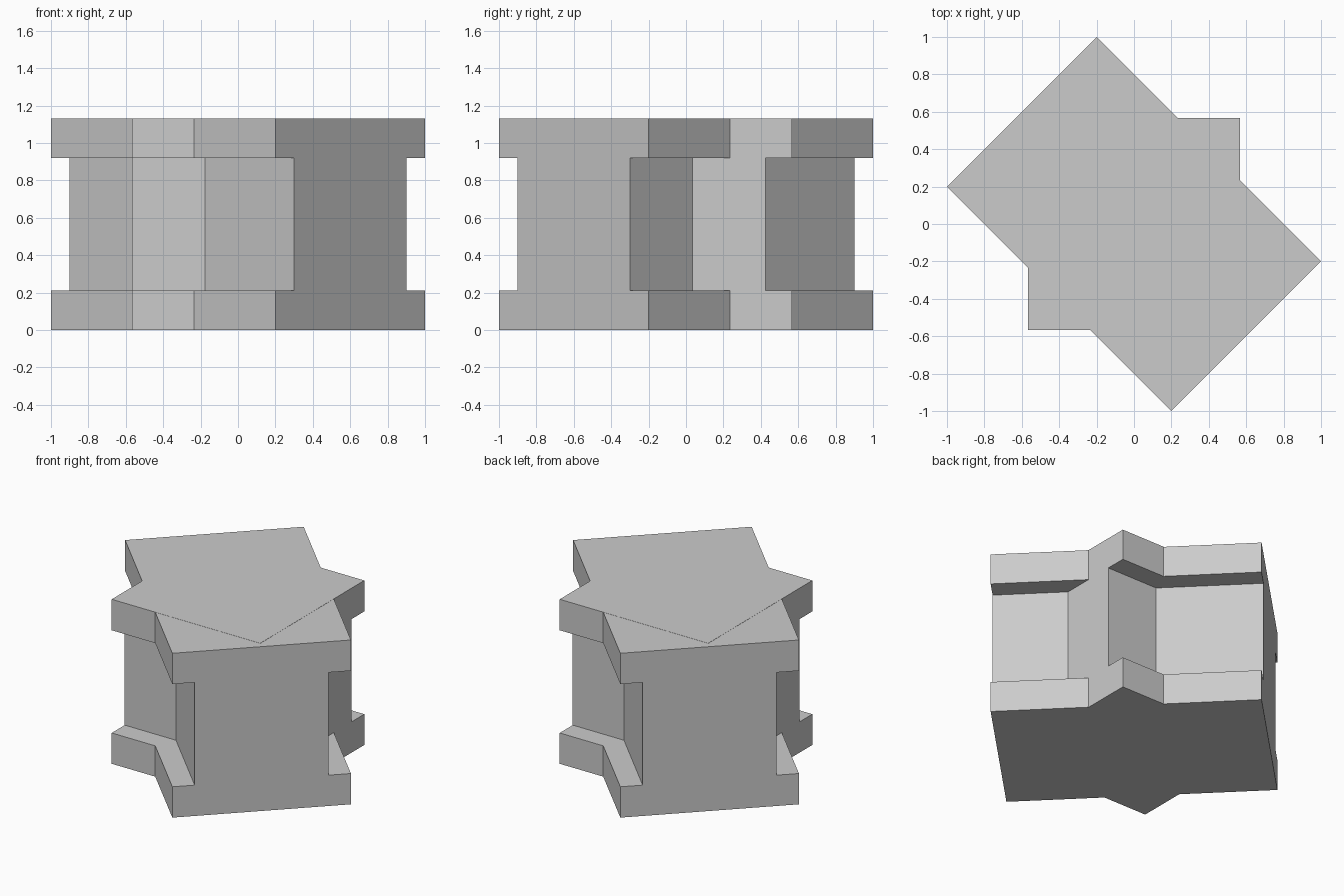
import bpy
import bmesh
import math

if "Cube" in bpy.data.objects:
    bpy.data.objects.remove(bpy.data.objects["Cube"], do_unlink=True)

SIZE = 0.8 * math.sqrt(2)      # beam width and height
FLANGE = SIZE * 3 / 16         # flange thickness
NOTCH = SIZE / 8               # depth of the side channels

grey = bpy.data.materials.new("plain_grey")
grey.use_nodes = True
grey.diffuse_color = (0.6, 0.6, 0.6, 1)
grey.node_tree.nodes["Principled BSDF"].inputs["Base Color"].default_value = (0.6, 0.6, 0.6, 1)


def i_beam(name, length, angle, lift=0.0):
    """Extrude an I-shaped section along local x, standing on the ground."""
    half, web = SIZE / 2, SIZE / 2 - NOTCH
    low, high, top = FLANGE, SIZE - FLANGE, SIZE + lift
    side = [(half, 0), (half, low), (web, low), (web, high), (half, high), (half, top)]
    section = side + [(-y, z) for y, z in reversed(side)]

    bm = bmesh.new()
    end = bm.faces.new([bm.verts.new((-length / 2, y, z)) for y, z in section])
    grown = bmesh.ops.extrude_face_region(bm, geom=[end])["geom"]
    verts = [g for g in grown if isinstance(g, bmesh.types.BMVert)]
    bmesh.ops.translate(bm, verts=verts, vec=(length, 0, 0))
    bmesh.ops.recalc_face_normals(bm, faces=bm.faces)

    mesh = bpy.data.meshes.new(name)
    bm.to_mesh(mesh)
    bm.free()
    mesh.materials.append(grey)
    obj = bpy.data.objects.new(name, mesh)
    obj.rotation_euler.z = angle
    bpy.context.collection.objects.link(obj)
    return obj


# Long diagonal beam crossed by a short beam, whose top sits a hair higher
i_beam("long_diagonal_beam", SIZE * 1.5, math.radians(-45))
i_beam("short_cross_beam", SIZE, 0, lift=0.001)
